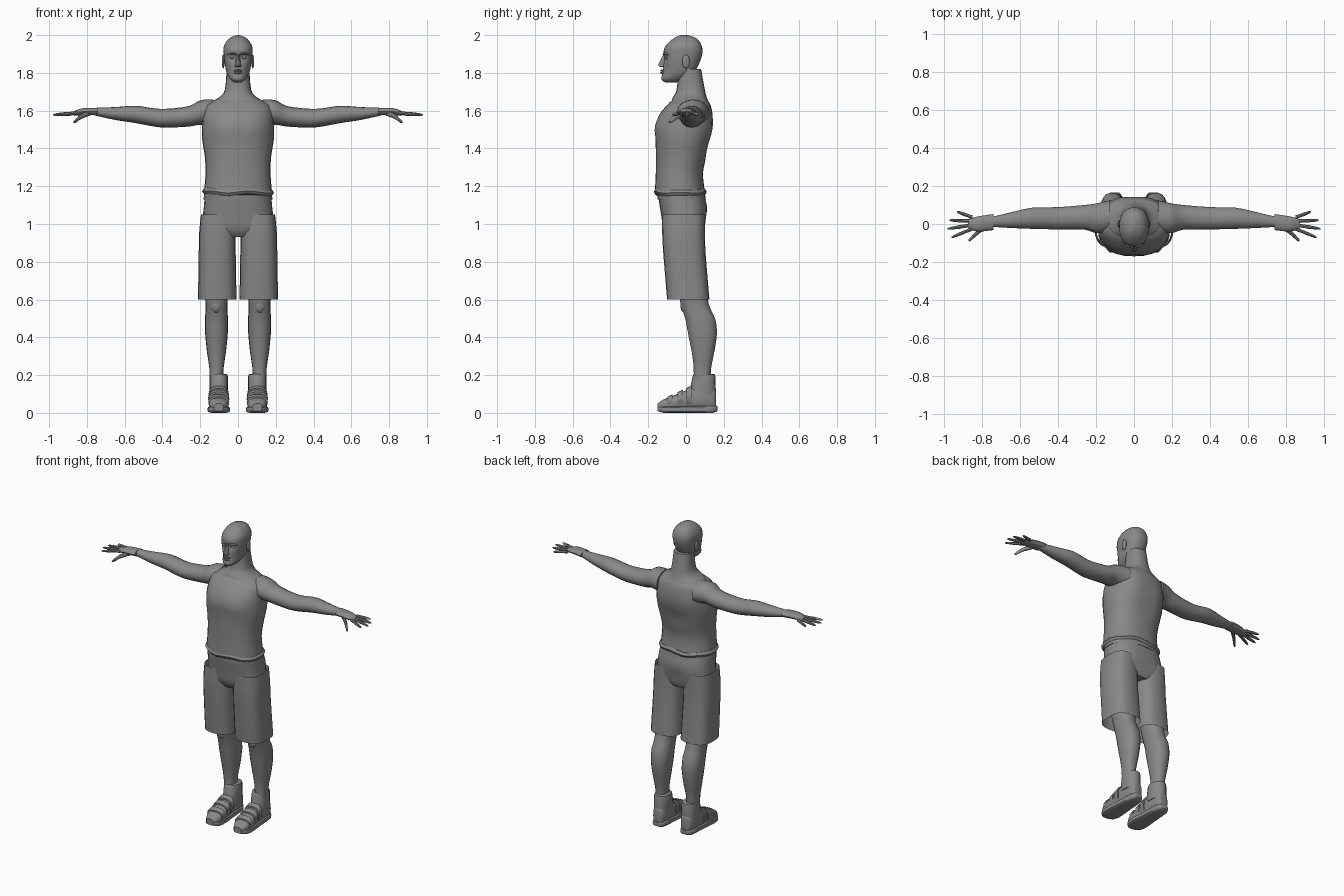
import bpy, bmesh, math
from mathutils import Vector

cube = bpy.data.objects.get("Cube")
if cube:
    bpy.data.objects.remove(cube)

grey = bpy.data.materials.new("plain grey")
grey.use_nodes = True
tone = (0.25, 0.25, 0.25, 1)
grey.diffuse_color = tone
grey.node_tree.nodes["Principled BSDF"].inputs["Base Color"].default_value = tone


def finish(name, bm, mirror):
    """Turn a bmesh into a named, smooth shaded, optionally mirrored object."""
    bmesh.ops.recalc_face_normals(bm, faces=bm.faces[:])
    mesh = bpy.data.meshes.new(name)
    bm.to_mesh(mesh)
    bm.free()
    mesh.materials.append(grey)
    obj = bpy.data.objects.new(name, mesh)
    bpy.context.collection.objects.link(obj)
    bpy.ops.object.select_all(action="DESELECT")
    obj.select_set(True)
    bpy.context.view_layer.objects.active = obj
    bpy.ops.object.shade_smooth_by_angle(angle=math.radians(40))
    if mirror:
        obj.modifiers.new("other side", "MIRROR")
    return obj


def blend(stations, steps):
    """Smooth curve through the stations, with extra ones in between."""
    pts = [Vector(s) for s in stations]
    padded = [pts[0]] + pts + [pts[-1]]
    out = []
    for before, a, b, after in zip(padded, padded[1:], padded[2:], padded[3:]):
        for k in range(steps):
            t = k / steps
            bend = 2 * before - 5 * a + 4 * b - after
            twist = 3 * (a - b) + after - before
            out.append(a + (t * (b - before) + t * t * bend + t ** 3 * twist) / 2)
    return out + [pts[-1]]


def rounded(value, power):
    """Superellipse version of a sine or cosine."""
    return math.copysign(abs(value) ** (2 / power), value)


def skin(name, rings, mirror, caps=True):
    """Join rings of points into one surface."""
    bm = bmesh.new()
    loops = [[bm.verts.new(co) for co in ring] for ring in rings]
    for low, high in zip(loops, loops[1:]):
        for k in range(len(low)):
            bm.faces.new((low[k - 1], low[k], high[k], high[k - 1]))
    if caps:
        bm.faces.new(loops[0])
        bm.faces.new(loops[-1])
    return finish(name, bm, mirror)


def section(centre, u, v, sides, power):
    """Ring of points around a centre, spanned by two half-axis vectors."""
    angles = [math.tau * k / sides for k in range(sides)]
    return [centre + u * rounded(math.cos(a), power) + v * rounded(math.sin(a), power)
            for a in angles]


def upright(name, stations, x=0, sides=16, steps=2, power=2.3, caps=True):
    """Body part stacked along z: (height, half width, front, back)."""
    rings = [section(Vector((x, (front + back) / 2, z)), Vector((half, 0, 0)),
                     Vector((0, (back - front) / 2, 0)), sides, power)
             for z, half, front, back in blend(stations, steps)]
    return skin(name, rings, x != 0, caps)


def forward(name, stations, x, sides=16, steps=2, power=2.6):
    """Shoe part running along y: (position, half width, bottom, top)."""
    rings = [section(Vector((x, y, (low + high) / 2)), Vector((half, 0, 0)),
                     Vector((0, 0, (high - low) / 2)), sides, power)
             for y, half, low, high in blend(stations, steps)]
    return skin(name, rings, True)


def limb(name, stations, flat=1, sides=14, steps=3, mirror=True):
    """Part running sideways: (x, y, z, radius), widened along y by flat."""
    rings = [section(Vector((x, y, z)), Vector((0, radius * flat, 0)),
                     Vector((0, 0, radius)), sides, 2)
             for x, y, z, radius in blend(stations, steps)]
    return skin(name, rings, mirror)


def ball(name, centre, size):
    """Mirrored ellipsoid."""
    bm = bmesh.new()
    bmesh.ops.create_uvsphere(bm, u_segments=14, v_segments=8, radius=1)
    for v in bm.verts:
        v.co = Vector(a * b + c for a, b, c in zip(v.co, size, centre))
    return finish(name, bm, True)


def push(obj, centre, radius, depth):
    """Softly move the surface along y near a point and its mirror image."""
    for v in obj.data.vertices:
        distance = (Vector((abs(v.co.x), v.co.y, v.co.z)) - Vector(centre)).length
        v.co.y += depth * math.exp(-(distance / radius) ** 2)


# Head with eye sockets and hollow cheeks
head = upright("head", [
    (1.75, .02, -.11, -.05), (1.765, .04, -.13, -.01), (1.8, .06, -.125, .04),
    (1.85, .07, -.12, .07), (1.9, .076, -.12, .086), (1.94, .075, -.11, .084),
    (1.98, .05, -.07, .06), (2, .01, -.03, .01)], sides=32, steps=4)
push(head, (.03, -.12, 1.88), .02, .016)
push(head, (.06, -.1, 1.81), .03, .012)

# Face details
upright("nose", [(1.83, .01, -.13, -.1), (1.835, .018, -.145, -.1),
                 (1.85, .014, -.145, -.1), (1.9, .008, -.12, -.1)], sides=10)
for lip, height in (("upper_lip", 1.812), ("lower_lip", 1.8)):
    limb(lip, [(side * .025, -.115 - .013 * (side == 0), height, .003 + .003 * (side == 0))
               for side in (-1, 0, 1)], flat=1.5, sides=8, mirror=False)
ball("eye", (.032, -.1, 1.882), (.013, .011, .008))
limb("brow", [(.01, -.11, 1.9, .006), (.035, -.108, 1.903, .006),
              (.06, -.08, 1.895, .006)], flat=2, sides=8)
ball("ear", (.078, 0, 1.86), (.008, .02, .036))

# Neck running into the shoulder slope
upright("neck", [(1.58, .16, -.1, .12), (1.64, .15, -.08, .12), (1.67, .1, -.07, .11),
                 (1.71, .07, -.05, .1), (1.82, .06, -.04, .08)], sides=20, steps=3)

# Sleeveless shirt with chest, shoulder blades and spine groove
shirt = upright("shirt", [
    (1.17, .18, -.165, .1), (1.27, .172, -.16, .09), (1.36, .176, -.16, .11),
    (1.45, .19, -.16, .13), (1.52, .19, -.16, .14), (1.58, .185, -.14, .14),
    (1.63, .17, -.1, .13), (1.66, .1, -.07, .11)], sides=28, steps=3)
push(shirt, (.08, -.15, 1.5), .06, -.01)
push(shirt, (0, .14, 1.4), .05, -.014)
push(shirt, (.1, .13, 1.52), .06, .01)

# Wavy rolled hem of the shirt
hem = upright("shirt_hem", [(1.155, .18, -.16, .1), (1.17, .19, -.17, .11),
                            (1.185, .18, -.16, .1)], sides=28)
for v in hem.data.vertices:
    v.co.z += .006 * math.sin(30 * v.co.x)

# Arm from shoulder to wrist
limb("arm", [(.13, .04, 1.59, .07), (.2, .03, 1.59, .065), (.26, .035, 1.57, .054),
             (.38, .03, 1.56, .05), (.45, .03, 1.565, .048), (.54, .03, 1.58, .046),
             (.65, .02, 1.585, .034), (.76, .01, 1.595, .02)], flat=1.2, sides=16)
limb("palm", [(.74, .01, 1.595, .02), (.82, 0, 1.595, .019),
              (.87, 0, 1.585, .012)], flat=2.1)

# Fanned fingers, with joints slightly thicker than the bones between
digits = ("little_finger", "ring_finger", "middle_finger", "index_finger")
for i, name in enumerate(digits):
    reach = .98 - .015 * (i - 1.8) ** 2
    base, tip = .035 - .02 * i, .065 - .045 * i
    limb(name, [(.85 + (reach - .85) * t, base + (tip - base) * t, 1.588 - .01 * t, r)
                for t, r in ((0, .011), (.3, .009), (.5, .01), (.9, .007), (1, .003))],
         sides=8, steps=1)
limb("thumb", [(.78, -.01, 1.59, .015), (.83, -.05, 1.57, .014),
               (.86, -.08, 1.545, .01), (.87, -.085, 1.54, .004)], sides=8)

# Shorts: seat with a rear crease, wide open legs and a waistband
seat = upright("shorts_seat", [
    (.93, .15, -.09, .08), (.97, .186, -.12, .1), (1.04, .186, -.13, .11),
    (1.1, .18, -.14, .11), (1.17, .174, -.15, .09)], sides=24, power=2.6)
push(seat, (0, .11, 1), .04, -.02)
upright("shorts_leg", [(.6, .102, -.1, .124), (.84, .098, -.12, .104),
                       (.95, .096, -.126, .1), (1.05, .086, -.126, .1)],
        x=.11, sides=20, power=2.8, caps=False)
upright("waistband", [(1.13, .182, -.15, .105), (1.16, .18, -.152, .1)],
        sides=24, steps=1)

# Lower leg with calf and kneecap
upright("leg", [(.17, .036, .04, .13), (.24, .038, .04, .134), (.32, .05, .03, .15),
                (.42, .06, .01, .165), (.5, .061, -.005, .155), (.58, .058, -.03, .12),
                (.75, .075, -.06, .1)], x=.114, sides=18)
ball("kneecap", (.115, -.01, .57), (.03, .02, .04))

# Shoe: sole, upper, ankle cuff and straps
forward("shoe_sole", [(-.15, .024, .01, .03), (-.12, .052, 0, .036), (-.07, .06, 0, .036),
                      (.02, .052, 0, .038), (.14, .042, 0, .04), (.166, .022, .01, .036)],
        x=.102, power=4)
forward("shoe_upper", [(-.15, .025, .01, .05), (-.12, .046, .01, .07), (-.07, .054, .01, .09),
                       (0, .048, .01, .12), (.04, .046, .01, .14), (.14, .04, .01, .14),
                       (.16, .022, .01, .11)], x=.102)
upright("ankle_cuff", [(.09, .048, .015, .158), (.19, .049, .034, .156),
                       (.205, .043, .04, .15)], x=.102)
for name, y in (("toe_strap", -.085), ("middle_strap", -.03), ("ankle_strap", .015)):
    top = .13 + .45 * y
    forward(name, [(y - .014, .056, .03, top - .006), (y + .014, .055, .03, top + .007)],
            x=.102, steps=1)
